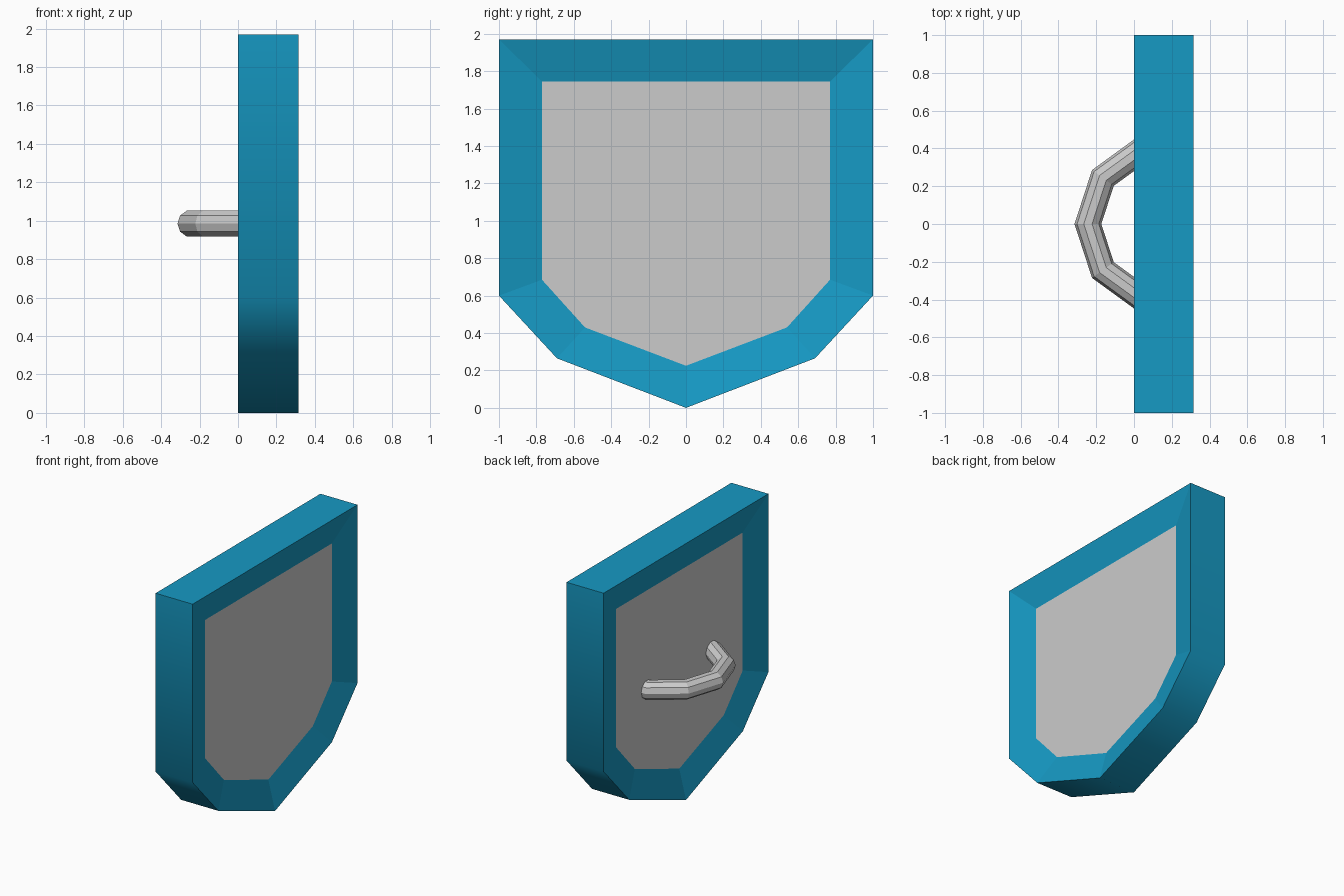
import bpy, bmesh
from math import sin, cos, pi, radians

if "Cube" in bpy.data.objects:
    bpy.data.objects.remove(bpy.data.objects["Cube"])

DEPTH, RECESS = 0.315, 0.057


def mirrored(half):
    """Close a right-hand half outline (tip first) across y = 0."""
    return half + [(-y, z) for y, z in reversed(half) if y > 0]


def new_object(name, bm, color=None):
    mesh = bpy.data.meshes.new(name)
    bm.to_mesh(mesh)
    bm.free()
    obj = bpy.data.objects.new(name, mesh)
    bpy.context.collection.objects.link(obj)
    if color:
        mat = bpy.data.materials.new(name + "_paint")
        mat.diffuse_color = color
        mat.use_nodes = True
        mat.node_tree.nodes["Principled BSDF"].inputs["Base Color"].default_value = mat.diffuse_color
        mesh.materials.append(mat)
    return obj


def add_loop(bm, outline, x):
    return [bm.verts.new((x, y, z)) for y, z in outline]


outer = mirrored([(0, 0), (0.69, 0.265), (1, 0.6), (1, 1.97)])
inner = mirrored([(0, 0.225), (0.54, 0.43), (0.77, 0.685), (0.77, 1.745)])
n = len(outer)

# Rim: front bevel, outer wall and back bevel
bm = bmesh.new()
loops = [add_loop(bm, inner, DEPTH - RECESS), add_loop(bm, outer, DEPTH),
         add_loop(bm, outer, 0), add_loop(bm, inner, RECESS)]
for k in range(3):
    a, b = loops[k], loops[k + 1]
    for i in range(n):
        j = (i + 1) % n
        face = bm.faces.new((b[i], b[j], a[j], a[i]))
        face.smooth = k == 1
# The bevels stay flat; the outer wall is smooth except at the top corners
for e in bm.edges:
    across = abs(e.verts[0].co.x - e.verts[1].co.x) > 0.3
    if not across or e.verts[0].co.z > 1.9:
        e.smooth = False
new_object("shield_rim", bm, (0.008, 0.32, 0.55, 1))

# Panel: recessed faces on the front and the back
bm = bmesh.new()
bm.faces.new(add_loop(bm, inner, DEPTH - RECESS))
bm.faces.new(add_loop(bm, inner, RECESS)[::-1])
new_object("shield_panel", bm)

# Handle: faceted half ring with ten-sided section, ends buried in the panel
R, r, SIDES = 0.415, 0.071, 10
CX, CZ = 0.171, 0.985
bm = bmesh.new()
rings = []
for deg in (-90, -72, -36, 0, 36, 72, 90):
    t = radians(deg)
    flat = cos(radians(18)) if abs(deg) == 90 else 1
    ring = []
    for s in range(SIDES):
        a = 2 * pi * s / SIDES
        d = (R + r * cos(a)) * flat
        ring.append(bm.verts.new((CX - d * cos(t), d * sin(t), CZ + r * sin(a))))
    rings.append(ring)
for a, b in zip(rings, rings[1:]):
    for i in range(SIDES):
        j = (i + 1) % SIDES
        bm.faces.new((a[i], a[j], b[j], b[i]))
bm.faces.new(rings[0])
bm.faces.new(rings[-1])
bmesh.ops.recalc_face_normals(bm, faces=bm.faces)
new_object("handle", bm)
